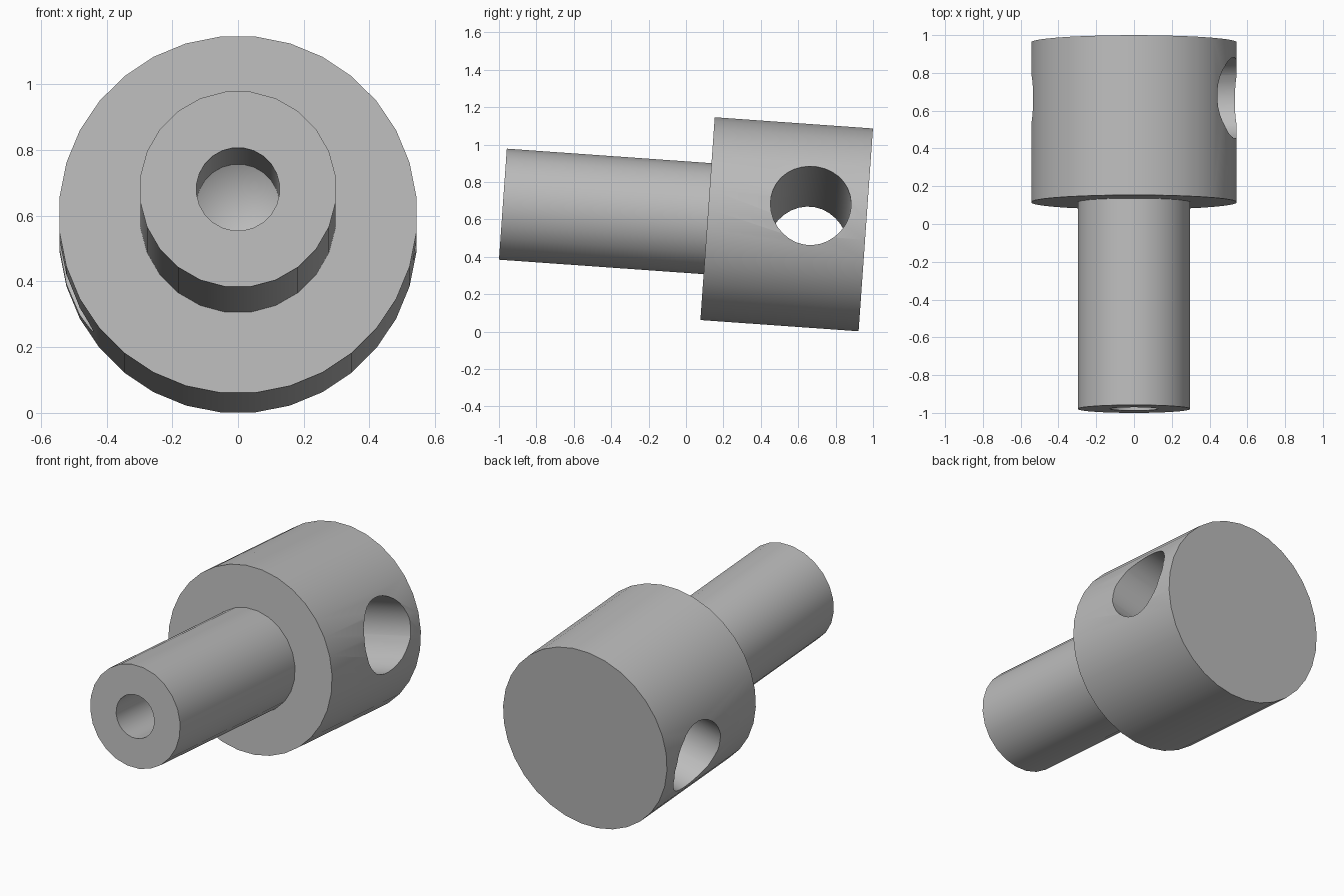
import bpy
import bmesh
from math import cos, sin, pi, radians
from mathutils import Matrix, Vector

cube = bpy.data.objects.get("Cube")
if cube:
    bpy.data.objects.remove(cube, do_unlink=True)

TILT = radians(4.05)       # nose-up lean of the main axis
ROLL = radians(12.5)       # roll of the cross hole about the main axis
SHAFT_LENGTH, HEAD_LENGTH = 1.097, 0.848
SHAFT_R, HEAD_R, BORE_R, HOLE_R = 0.3, 0.546, 0.127, 0.216

# Local z runs from the shaft tip to the back of the head
AXIS = Matrix.Translation((0, -0.979, 0.681)) @ Matrix.Rotation(-pi / 2 - TILT, 4, 'X')

metal = bpy.data.materials.new("plain grey")
metal.use_nodes = True
grey = (0.5, 0.5, 0.5, 1)
metal.diffuse_color = grey
metal.node_tree.nodes["Principled BSDF"].inputs["Base Color"].default_value = grey


def lathe(name, profile, sides, matrix):
    """Revolve (radius, height) points about z; radius 0 makes a pole."""
    bm = bmesh.new()
    rings = []
    for r, h in profile:
        count = sides if r else 1
        angles = [2 * pi * (i + 0.5) / sides for i in range(count)]
        rings.append([bm.verts.new((r * cos(a), r * sin(a), h)) for a in angles])
    for a, b in zip(rings, rings[1:]):
        for i in range(sides):
            j = (i + 1) % sides
            corners = [a[i % len(a)], a[j % len(a)], b[j % len(b)], b[i % len(b)]]
            bm.faces.new(list(dict.fromkeys(corners)))
    bmesh.ops.recalc_face_normals(bm, faces=bm.faces)
    mesh = bpy.data.meshes.new(name)
    bm.to_mesh(mesh)
    bm.free()
    mesh.materials.append(metal)
    obj = bpy.data.objects.new(name, mesh)
    obj.matrix_world = matrix
    bpy.context.collection.objects.link(obj)
    return obj


def activate(obj):
    bpy.ops.object.select_all(action='DESELECT')
    obj.select_set(True)
    bpy.context.view_layer.objects.active = obj


# Shaft with a blind bore ending in a drill cone
shaft = lathe("shaft", [(0, 0.785), (BORE_R, 0.71), (BORE_R, 0), (SHAFT_R, 0),
                        (SHAFT_R, SHAFT_LENGTH), (0, SHAFT_LENGTH)], 24, AXIS)

# Wide solid head
back = SHAFT_LENGTH + HEAD_LENGTH
head = lathe("head", [(0, SHAFT_LENGTH), (HEAD_R, SHAFT_LENGTH),
                      (HEAD_R, back), (0, back)], 32, AXIS)

# Cross hole drilled through the head
direction = Vector((cos(ROLL), -sin(ROLL), 0))
turn = direction.to_track_quat('Z', 'Y').to_matrix().to_4x4()
centre = Matrix.Translation((0, 0, SHAFT_LENGTH + 0.545))
cutter = lathe("cross_hole_cutter", [(0, -1), (HOLE_R, -1), (HOLE_R, 1), (0, 1)],
               32, AXIS @ centre @ turn)
cutter.hide_render = True
bpy.context.view_layer.update()

activate(head)
cut = head.modifiers.new("cross_hole", 'BOOLEAN')
cut.object = cutter
cut.operation = 'DIFFERENCE'
cut.solver = 'EXACT'
bpy.ops.object.modifier_apply(modifier=cut.name)
bpy.data.objects.remove(cutter, do_unlink=True)

for part in (shaft, head):
    activate(part)
    bpy.ops.object.shade_smooth_by_angle(angle=radians(30))
